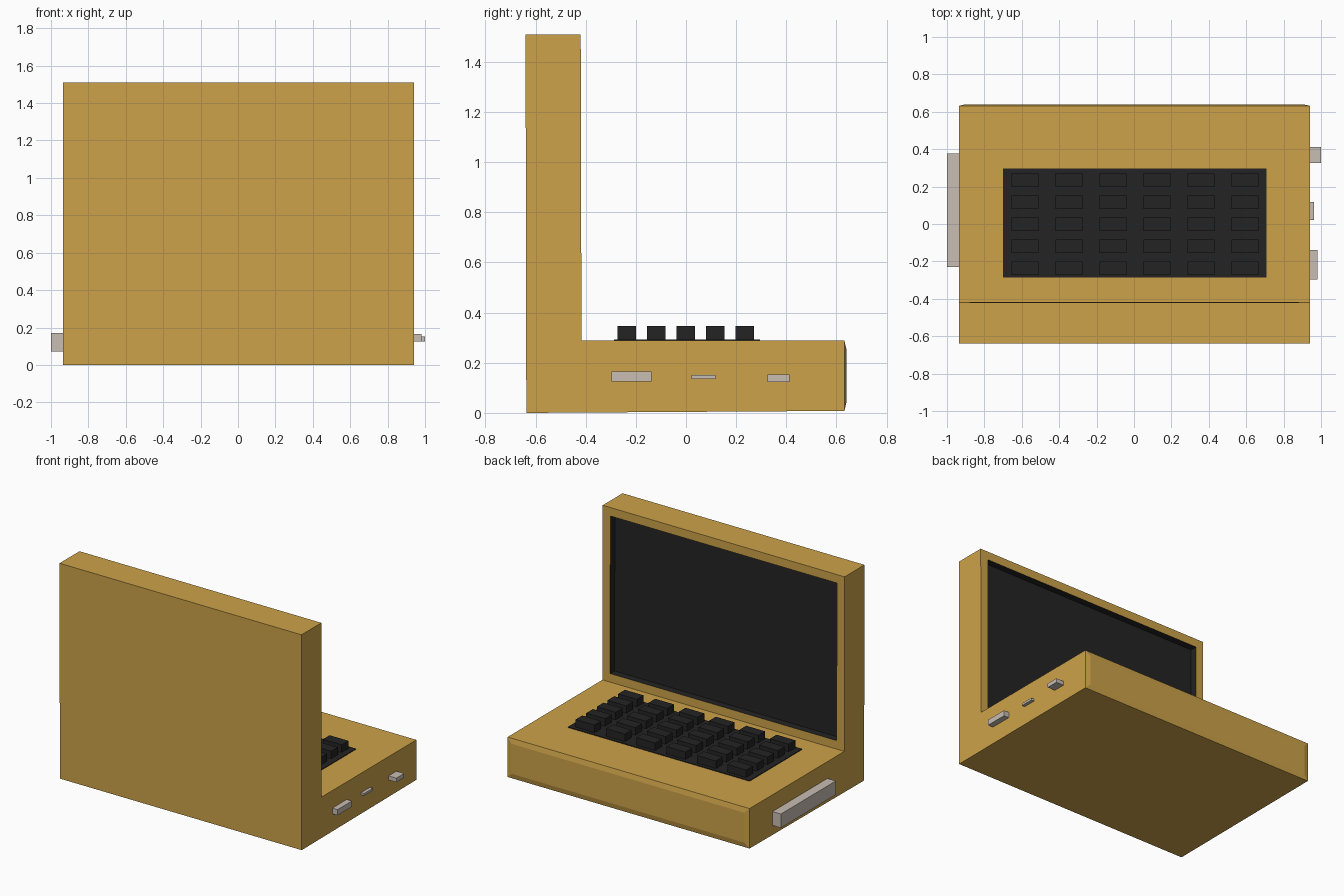
import bpy, bmesh
from mathutils import Vector

if "Cube" in bpy.data.objects:
    bpy.data.objects.remove(bpy.data.objects["Cube"])


def material(name, rgb):
    m = bpy.data.materials.new(name)
    m.diffuse_color = (*rgb, 1)
    m.use_nodes = True
    m.node_tree.nodes["Principled BSDF"].inputs["Base Color"].default_value = m.diffuse_color
    return m


GOLD = material("golden tan", (0.61, 0.365, 0.067))
BLACK = material("black", (0.017, 0.017, 0.017))
GREY = material("warm grey", (0.58, 0.51, 0.45))


def finish(name, bm, mats):
    bmesh.ops.recalc_face_normals(bm, faces=bm.faces[:])
    me = bpy.data.meshes.new(name)
    bm.to_mesh(me)
    bm.free()
    for m in mats:
        me.materials.append(m)
    ob = bpy.data.objects.new(name, me)
    bpy.context.collection.objects.link(ob)
    return ob


def add_box(bm, x0, x1, y0, y1, z0, z1):
    vs = bmesh.ops.create_cube(bm, size=1)["verts"]
    for v in vs:
        v.co = Vector((x1 if v.co.x > 0 else x0,
                       y1 if v.co.y > 0 else y0,
                       z1 if v.co.z > 0 else z0))


def box(name, mat, *dims):
    bm = bmesh.new()
    add_box(bm, *dims)
    return finish(name, bm, [mat])


# Body: L-shaped side profile swept across x
X0, X1 = -0.935, 0.94
profile = [(-0.637, 0), (0.632, 0.008), (0.632, 0.288), (-0.417, 0.288),
           (-0.42, 1.51), (-0.64, 1.51)]
bm = bmesh.new()
side = bm.faces.new([bm.verts.new((X0, y, z)) for y, z in profile])
ext = bmesh.ops.extrude_face_region(bm, geom=[side], use_keep_orig=True)
bmesh.ops.translate(bm, vec=(X1 - X0, 0, 0),
                    verts=[g for g in ext["geom"] if isinstance(g, bmesh.types.BMVert)])
bmesh.ops.recalc_face_normals(bm, faces=bm.faces[:])
bm.normal_update()
facing = [f for f in bm.faces if f.normal.y > 0.9]
screen = max(facing, key=lambda f: f.calc_center_median().z)
front = min(facing, key=lambda f: f.calc_center_median().z)

# Recessed screen with dark walls
bmesh.ops.inset_region(bm, faces=[screen], thickness=0.084)
walls = bmesh.ops.extrude_face_region(bm, geom=[screen])
new = walls["geom"]
bmesh.ops.translate(bm, vec=(0, -0.05, 0),
                    verts=[g for g in new if isinstance(g, bmesh.types.BMVert)])
if screen.is_valid:
    bmesh.ops.delete(bm, geom=[screen], context="FACES_ONLY")
pane = [g for g in new if isinstance(g, bmesh.types.BMFace)][0]
pane.material_index = 1
for e in pane.edges:
    for f in e.link_faces:
        f.material_index = 1

# Slightly raised panel on the open edge of the base
bmesh.ops.inset_region(bm, faces=[front], thickness=0.05, depth=0.008)
finish("laptop_body", bm, [GOLD, BLACK])

# Keyboard plate and keys
box("keyboard_plate", BLACK, -0.70, 0.708, -0.287, 0.296, 0.27, 0.293)
bm = bmesh.new()
for row in range(5):
    for col in range(6):
        x, y = -0.583 + col * 0.2352, -0.237 + row * 0.1178
        add_box(bm, x - 0.073, x + 0.073, y - 0.037, y + 0.037, 0.28, 0.346)
finish("keys", bm, [BLACK])

# Side ports and drive
box("disc_drive", GREY, -1.0, -0.90, -0.23, 0.378, 0.073, 0.17)
box("wide_port", GREY, 0.90, 0.98, -0.298, -0.138, 0.125, 0.165)
box("slim_port", GREY, 0.90, 0.963, 0.022, 0.117, 0.136, 0.152)
box("small_port", GREY, 0.90, 1.0, 0.325, 0.412, 0.124, 0.153)
